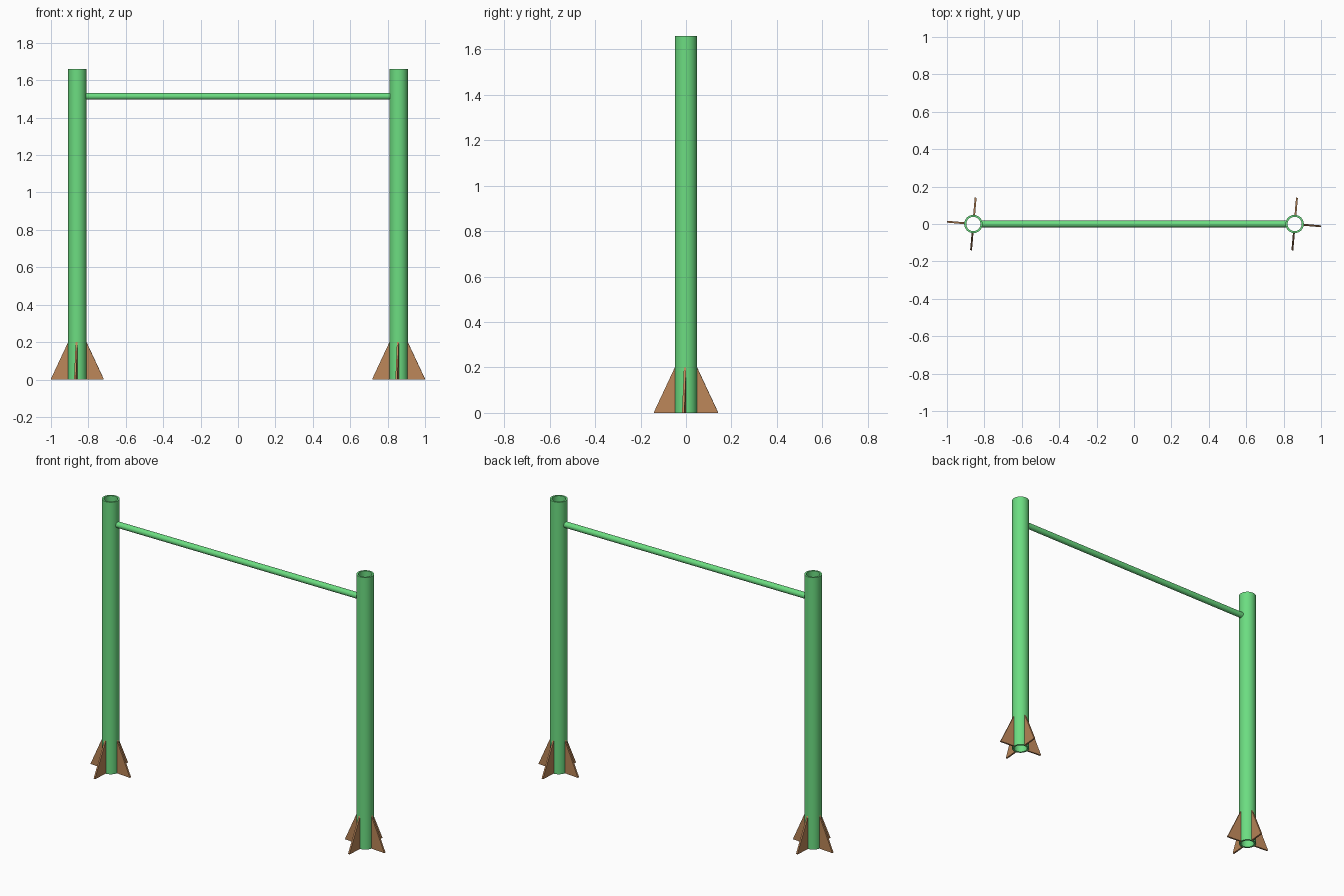
import bpy, bmesh
from math import cos, sin, pi, radians

if "Cube" in bpy.data.objects:
    bpy.data.objects.remove(bpy.data.objects["Cube"])

POST_X, POST_R, POST_IN, POST_H = 0.859, 0.049, 0.038, 1.66
BAR_Z, BAR_R = 1.514, 0.018
FIN_TIP, FIN_H, FIN_T, FIN_TURN = 0.141, 0.2, 0.010, radians(-5)


def material(name, color):
    m = bpy.data.materials.new(name)
    m.diffuse_color = color
    m.use_nodes = True
    m.node_tree.nodes["Principled BSDF"].inputs["Base Color"].default_value = m.diffuse_color
    return m


def finish(name, bm, mat, smooth=False):
    bmesh.ops.recalc_face_normals(bm, faces=bm.faces)
    mesh = bpy.data.meshes.new(name)
    bm.to_mesh(mesh)
    bm.free()
    mesh.materials.append(mat)
    ob = bpy.data.objects.new(name, mesh)
    bpy.context.collection.objects.link(ob)
    if smooth:
        bpy.ops.object.select_all(action='DESELECT')
        ob.select_set(True)
        bpy.context.view_layer.objects.active = ob
        bpy.ops.object.shade_smooth_by_angle(angle=radians(35))
    return ob


def tube(name, mat, n=32):
    # closed wall section swept around the axis, open through the middle
    bm = bmesh.new()
    section = [(POST_IN, 0), (POST_R, 0), (POST_R, POST_H), (POST_IN, POST_H)]
    rings = [[bm.verts.new((r * cos(2 * pi * i / n), r * sin(2 * pi * i / n), z))
              for r, z in section] for i in range(n)]
    for i in range(n):
        a, b = rings[i], rings[(i + 1) % n]
        for j in range(4):
            k = (j + 1) % 4
            bm.faces.new((a[j], b[j], b[k], a[k]))
    return finish(name, bm, mat, True)


def fin(name, mat):
    # triangular plate, rooted in the post wall
    bm = bmesh.new()
    profile = [(0.044, 0), (FIN_TIP, 0), (FIN_TIP, 0.004), (POST_R, FIN_H), (0.044, FIN_H)]
    face = bm.faces.new([bm.verts.new((x, -FIN_T / 2, z)) for x, z in profile])
    ext = bmesh.ops.extrude_face_region(bm, geom=[face])
    new = [v for v in ext['geom'] if isinstance(v, bmesh.types.BMVert)]
    bmesh.ops.translate(bm, verts=new, vec=(0, FIN_T, 0))
    return finish(name, bm, mat)


green = material("green_paint", (0.15, 0.72, 0.22, 1))
brown = material("brown_paint", (0.50, 0.24, 0.10, 1))

# posts with four fins each
for side, x in (("left", -POST_X), ("right", POST_X)):
    tube(side + "_post", green).location.x = x
    for i in range(4):
        f = fin(f"{side}_foot_fin_{i + 1}", brown)
        f.location.x = x
        f.rotation_euler.z = FIN_TURN + i * pi / 2

# crossbar, ends inside the post walls
bpy.ops.mesh.primitive_cylinder_add(vertices=24, radius=BAR_R, depth=2 * (POST_X - 0.043),
                                    location=(0, 0, BAR_Z), rotation=(0, pi / 2, 0))
bar = bpy.context.object
bar.name = "crossbar"
bar.data.materials.append(green)
bpy.ops.object.shade_smooth_by_angle(angle=radians(35))
